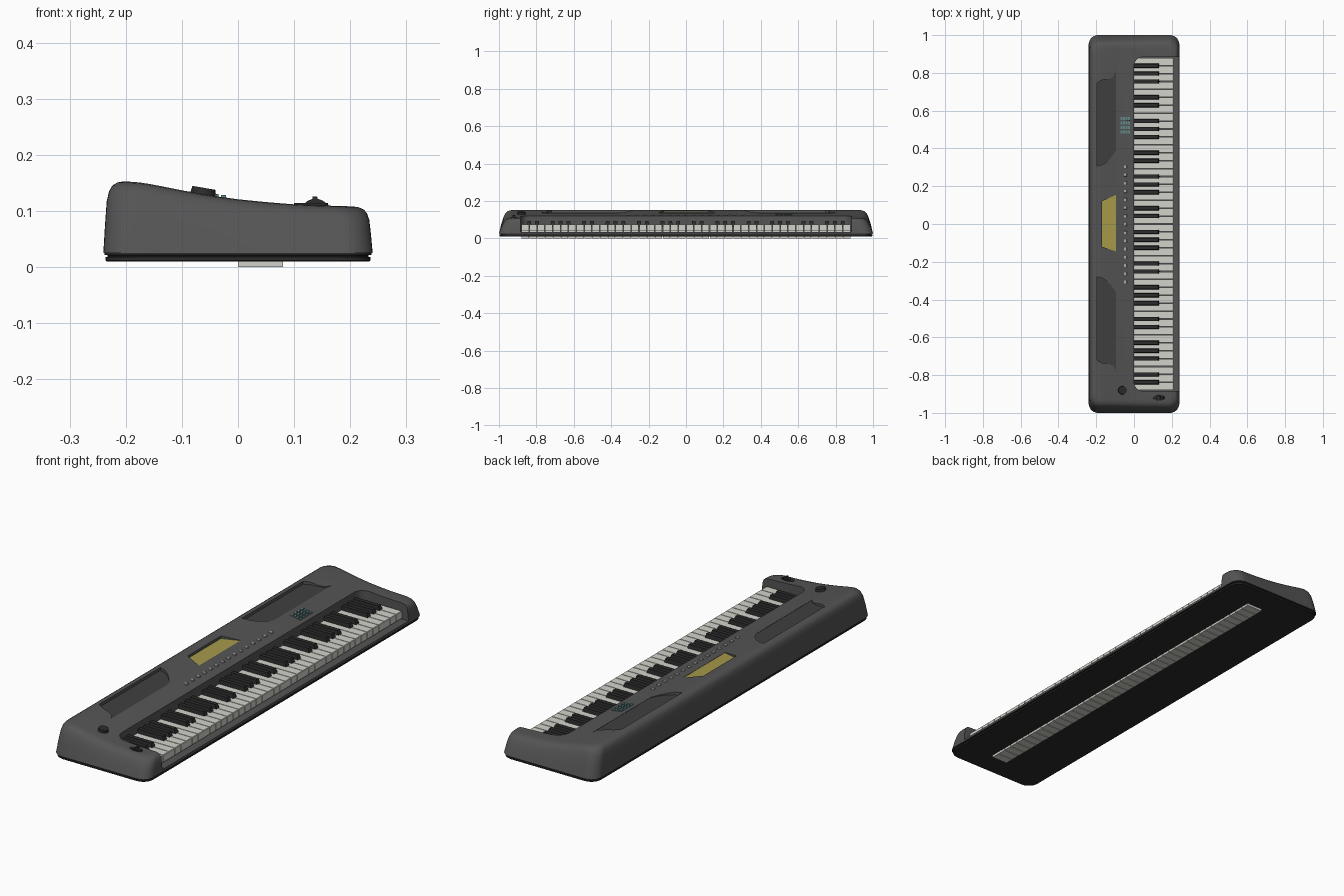
import bpy, bmesh
from math import sin, cos, pi, radians
from mathutils import Matrix

if "Cube" in bpy.data.objects:
    bpy.data.objects.remove(bpy.data.objects["Cube"])


def material(name, r, g, b):
    m = bpy.data.materials.new(name)
    m.diffuse_color = (r, g, b, 1)
    m.use_nodes = True
    m.node_tree.nodes["Principled BSDF"].inputs["Base Color"].default_value = m.diffuse_color
    return m


CASE = material("case_grey", .09, .09, .09)
DARK = material("dark_plastic", .025, .025, .025)
GRILLE = material("grille_grey", .05, .05, .05)
IVORY = material("key_white", .65, .65, .6)
SCREEN = material("screen_yellow", .38, .32, .07)
BUTTON = material("button_grey", .4, .4, .4)
TEAL = material("keypad_teal", .12, .25, .25)


def finish(name, bm, mat, smooth=True):
    bmesh.ops.recalc_face_normals(bm, faces=bm.faces)
    me = bpy.data.meshes.new(name)
    bm.to_mesh(me)
    bm.free()
    ob = bpy.data.objects.new(name, me)
    bpy.context.collection.objects.link(ob)
    if mat:
        me.materials.append(mat)
    if smooth:
        smooth_shade(ob)
    return ob


def smooth_shade(ob):
    bpy.ops.object.select_all(action='DESELECT')
    ob.select_set(True)
    bpy.context.view_layer.objects.active = ob
    bpy.ops.object.shade_smooth_by_angle(angle=radians(32))


# height of the top surface across the depth
TOP = [(-.25, .153), (-.2, .153), (-.175, .151), (-.15, .147), (-.1, .137), (-.05, .128),
       (0, .121), (.05, .116), (.1, .112), (.15, .110), (.25, .107)]


def top_z(x):
    for (a, za), (b, zb) in zip(TOP, TOP[1:]):
        if x <= b:
            return za + (zb - za) * (x - a) / (b - a)
    return TOP[-1][1]


def half_outline(hx, hy, r=.05):
    arc = [(r * cos(i * pi / 16), r * sin(i * pi / 16)) for i in range(9)]
    left = [(-hx + r - c, hy - r + s) for c, s in arc]
    right = [(hx - r + c, hy - r + s) for c, s in reversed(arc)]
    span = 2 * (hx - r)
    mid = [(-hx + r + span * i / 16, hy) for i in range(1, 16)]
    return left + mid + right


def stacked_shell(name, rings, mat):
    """rings: (x inset, y inset, height function); closed by strips along y"""
    bm = bmesh.new()
    loops = []
    for dx, dy, zf in rings:
        h = half_outline(.24 - dx, 1 - dy)
        pts = h + [(x, -y) for x, y in reversed(h)]
        loops.append([bm.verts.new((x, y, zf(x))) for x, y in pts])
    n = len(loops[0])
    for a, b in zip(loops, loops[1:]):
        for i in range(n):
            j = (i + 1) % n
            bm.faces.new((a[i], a[j], b[j], b[i]))
    for lp in (loops[0], loops[-1]):
        for i in range(n // 2 - 1):
            bm.faces.new((lp[i], lp[i + 1], lp[n - 2 - i], lp[n - 1 - i]))
    return finish(name, bm, mat, False)


def prism(name, outline, z0, z1, mat=None, smooth=False):
    bm = bmesh.new()
    lo = [bm.verts.new((x, y, z0(x))) for x, y in outline]
    hi = [bm.verts.new((x, y, z1(x))) for x, y in outline]
    n = len(outline)
    bm.faces.new(lo)
    bm.faces.new(hi)
    for i in range(n):
        j = (i + 1) % n
        bm.faces.new((lo[i], lo[j], hi[j], hi[i]))
    return finish(name, bm, mat, smooth)


def cut(target, cutter):
    mod = target.modifiers.new("cut", 'BOOLEAN')
    mod.operation, mod.solver, mod.object = 'DIFFERENCE', 'EXACT', cutter
    bpy.context.view_layer.objects.active = target
    bpy.ops.object.modifier_apply(modifier=mod.name)
    bpy.data.objects.remove(cutter, do_unlink=True)


# main case: side wall rises and rounds into the sloping top
ZB = .025
wall = [(0, 0, 0), (.4, .003, .012), (.72, .006, .025), (.86, .010, .034),
        (.94, .016, .043), (.985, .025, .055), (1, .036, .07)]
case = stacked_shell("case", [(dx, dy, lambda x, f=f: ZB + (top_z(x) - ZB) * f)
                              for f, dx, dy in wall], CASE)

# bottom tray with a groove
tray = stacked_shell("bottom_tray", [(d, d, lambda x, z=z: z) for d, z in
                     ((.006, .010), (.004, .012), (.004, .018), (.008, .019),
                      (.008, .021), (.002, .022), (.002, .026))], DARK)
smooth_shade(tray)

# key bed opening with rounded back corners
corner = [(.05 - .05 * cos(i * pi / 16), .835 + .05 * sin(i * pi / 16)) for i in range(9)]
bed = corner + [(.3, .885), (.3, -.885)] + [(x, -y) for x, y in reversed(corner)]
cut(case, prism("bed_cutter", bed, lambda x: .035, lambda x: .3))


# recessed speakers and screen share one tilted floor
def floor_z(x):
    return .1375 - .045 * (x + .195)


speaker = [(-.195, .28), (-.165, .288), (-.14, .305), (-.113, .335), (-.095, .365),
           (-.095, .78), (-.11, .75), (-.135, .74), (-.17, .735), (-.195, .72)]
panels = [("lower_speaker", [(x, -y) for x, y in speaker], GRILLE),
          ("upper_speaker", [(x, y + .027) for x, y in speaker], GRILLE),
          ("screen", [(-.17, -.12), (-.095, -.145), (-.095, .155), (-.17, .12)], SCREEN)]
for name, outline, mat in panels:
    cut(case, prism(name + "_cutter", outline, floor_z, lambda x: .3))
    prism(name, outline, lambda x: floor_z(x) - .003, lambda x: floor_z(x) + .002, mat)
smooth_shade(case)

# white keys: L-shaped, tails reach through the underside
N, Y0 = 42, -.88
W = 1.76 / N
section = [(0, 0), (.08, 0), (.08, .042), (.21, .042), (.21, .073), (.208, .075), (0, .075)]
bm = bmesh.new()
for k in range(N):
    sides = [[bm.verts.new((x, Y0 + W * k + d, z)) for x, z in section]
             for d in (.0015, W - .0015)]
    for s in sides:
        bm.faces.new(s)
    for i in range(len(section)):
        j = (i + 1) % len(section)
        bm.faces.new((sides[0][i], sides[0][j], sides[1][j], sides[1][i]))
finish("white_keys", bm, IVORY, False)


def add_box(bm, x0, x1, y0, y1, z0, z1, taper=0, front=0):
    r = bmesh.ops.create_cube(bm, size=1)
    for v in r["verts"]:
        up = v.co.z > 0
        t = taper if up else 0
        x = (x1 - (front if up else 0)) if v.co.x > 0 else x0
        y = y1 - t if v.co.y > 0 else y0 + t
        v.co = (x, y, z1 if up else z0)


# black keys in groups of two and three
bm = bmesh.new()
for k in range(N):
    if k % 7 in (1, 2, 4, 5, 6):
        y = Y0 + W * k
        add_box(bm, .001, .138, y - .0125, y + .0125, .06, .094, .003, .012)
finish("black_keys", bm, DARK, False)

# row of push buttons
bm = bmesh.new()
for i in range(15):
    y = -.307 + i * .0436
    add_box(bm, -.053, -.037, y - .009, y + .009, .115, .1315, .002, .002)
finish("button_row", bm, BUTTON, False)

# number pad
bm = bmesh.new()
for i in range(4):
    for j in range(4):
        x, y = -.066 + i * .0135, .487 + j * .0235
        add_box(bm, x - .005, x + .005, y - .009, y + .009, .112, top_z(x) + .004, .001, .001)
finish("keypad", bm, TEAL, False)


def cylinder(name, radius, top_radius, depth, matrix, mat):
    bm = bmesh.new()
    bmesh.ops.create_cone(bm, cap_ends=True, segments=24, radius1=radius,
                          radius2=top_radius, depth=depth, matrix=matrix)
    return finish(name, bm, mat)


# volume knob, tilted with the top surface
cylinder("volume_knob", .0235, .021, .018,
         Matrix.Translation((-.062, -.88, .1325)) @ Matrix.Rotation(.17, 4, 'Y'), DARK)

# pitch wheel in an oval bezel with a thumb ridge
cylinder("wheel_bezel", .032, .03, .006, Matrix.Translation((.13, -.92, .111))
         @ Matrix.Diagonal((1, .45, 1, 1)), DARK)
cylinder("pitch_wheel", .027, .027, .014, Matrix.Translation((.138, -.92, .095))
         @ Matrix.Rotation(pi / 2, 4, 'X'), DARK)
bm = bmesh.new()
add_box(bm, .133, .144, -.927, -.913, .115, .126, .001, .003)
finish("wheel_ridge", bm, DARK, False)
